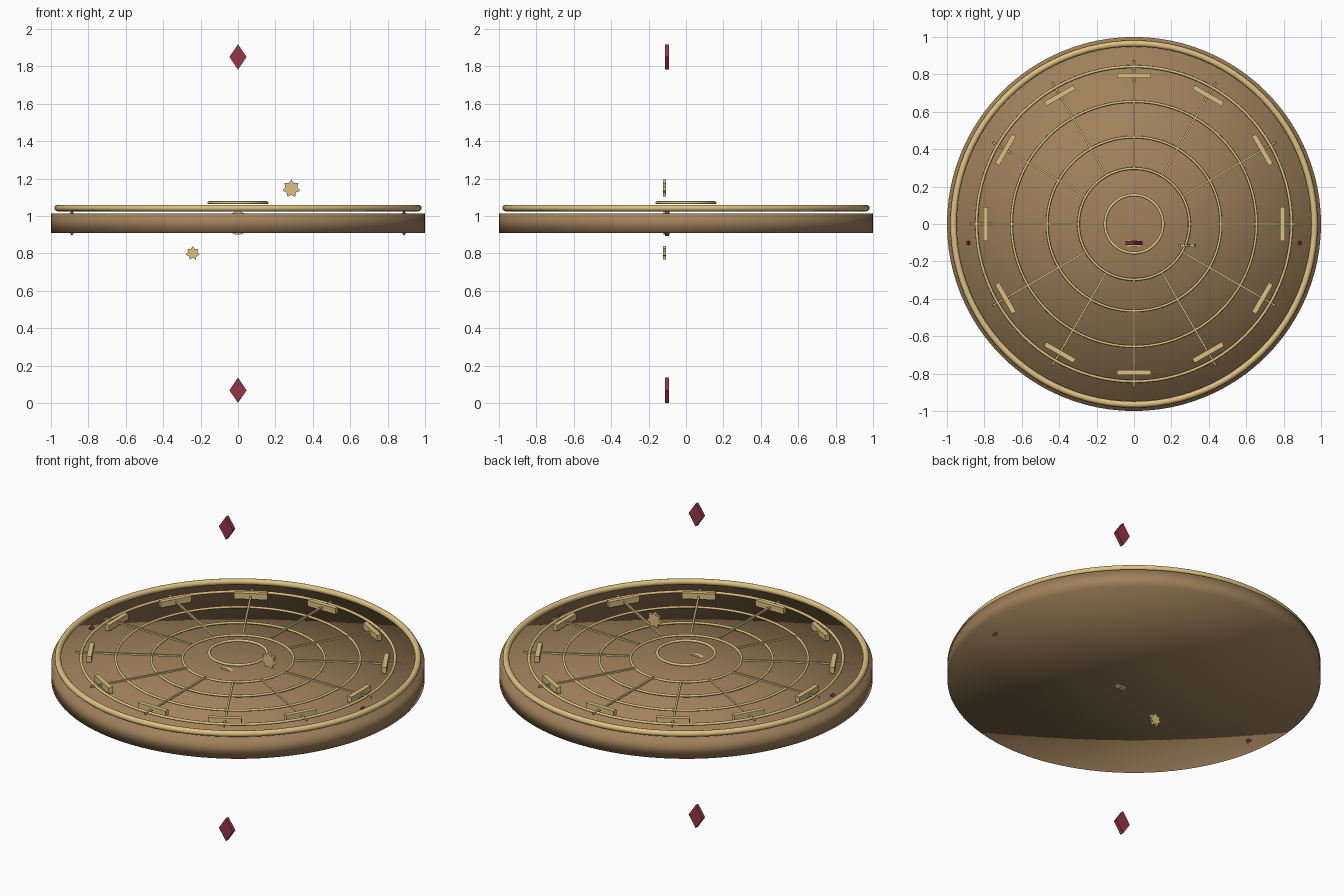
import bpy
from math import sin, cos, pi, radians

if "Cube" in bpy.data.objects:
    bpy.data.objects.remove(bpy.data.objects["Cube"])


def material(name, rgb):
    m = bpy.data.materials.new(name)
    m.diffuse_color = (*rgb, 1)
    m.use_nodes = True
    m.node_tree.nodes["Principled BSDF"].inputs["Base Color"].default_value = m.diffuse_color
    return m


BROWN = material("bronze", (0.35, 0.22, 0.105))
GOLD = material("gold", (0.72, 0.54, 0.22))
RED = material("red", (0.31, 0.035, 0.06))
MID = 0.962     # height of the dial centre


def finish(name, mat, smooth=None):
    o = bpy.context.object
    o.name = name
    o.data.materials.append(mat)
    if smooth == "full":
        bpy.ops.object.shade_smooth()
    elif smooth == "angle":
        bpy.ops.object.shade_smooth_by_angle(angle=radians(35))
    return o


def ring(name, radius, tube, z):
    bpy.ops.mesh.primitive_torus_add(major_radius=radius, minor_radius=tube, major_segments=96,
                                     minor_segments=12, location=(0, 0, z))
    finish(name, GOLD, "full")


def box(name, size, loc, angle):
    bpy.ops.mesh.primitive_cube_add(size=1, location=loc, rotation=(0, 0, angle))
    bpy.context.object.scale = size
    bpy.ops.object.transform_apply(location=False, rotation=False, scale=True)
    finish(name, GOLD)


def plate(name, outline, cx, cz, y0, y1, mat):
    """Upright flat shape: an xz outline extruded from y0 to y1."""
    n = len(outline)
    verts = [(cx + x, y, cz + z) for y in (y0, y1) for x, z in outline]
    faces = [list(range(n)), list(range(2 * n - 1, n - 1, -1))]
    faces += [[(i + 1) % n, i, n + i, n + (i + 1) % n] for i in range(n)]
    me = bpy.data.meshes.new(name)
    me.from_pydata(verts, [], faces)
    me.materials.append(mat)
    o = bpy.data.objects.new(name, me)
    bpy.context.collection.objects.link(o)


def star(points, outer, inner):
    return [((inner if i % 2 else outer) * cos(pi / 2 + i * pi / points),
             (inner if i % 2 else outer) * sin(pi / 2 + i * pi / points)) for i in range(2 * points)]


# dial disc, softly shaded over its rim
bpy.ops.mesh.primitive_cylinder_add(vertices=96, radius=1, depth=0.104, end_fill_type='TRIFAN',
                                    location=(0, 0, MID))
finish("dial_disc", BROWN, "full")

# concentric rings
ring("rim_ring", 0.965, 0.017, 1.042)
for i, (r, t, z) in enumerate([(0.842, 0.008, 1.04), (0.655, 0.007, 1.036), (0.465, 0.007, 1.032),
                               (0.297, 0.007, 1.036), (0.155, 0.008, 1.071)]):
    ring(f"inner_ring_{i + 1}", r, t, z)

# twelve spokes and hour bars
for i in range(12):
    a = i * pi / 6
    box(f"spoke_{i + 1}", (0.57, 0.01, 0.01), (0.588 * cos(a), 0.588 * sin(a), 1.04), a)
    box(f"hour_bar_{i + 1}", (0.026, 0.18, 0.035), (0.793 * cos(a), 0.793 * sin(a), 1.041), a)

# centre hub facing front
bpy.ops.mesh.primitive_cylinder_add(vertices=48, radius=0.062, depth=0.03,
                                    location=(0, -0.104, MID), rotation=(pi / 2, 0, 0))
finish("centre_hub", GOLD, "angle")

# four diamonds around the upright circle
diamond = [(0, 0.068), (-0.046, 0), (0, -0.068), (0.046, 0)]
for name, x, z in [("top", 0, 0.888), ("bottom", 0, -0.888), ("left", -0.888, 0), ("right", 0.888, 0)]:
    plate(f"{name}_diamond", diamond, x, MID - 0.006 + z if z < 0 else MID + z, -0.113, -0.09, RED)

# hand-tip stars
plate("large_star", star(7, 0.048, 0.033), 0.285, 1.146, -0.123, -0.107, GOLD)
plate("small_star", star(7, 0.038, 0.025), -0.242, 0.801, -0.123, -0.107, GOLD)

# rest the lowest diamond tip on the ground
low = min((o.matrix_world @ v.co).z for o in bpy.data.objects if o.name == "bottom_diamond"
          for v in o.data.vertices)
for o in bpy.data.objects:
    o.location.z -= low
